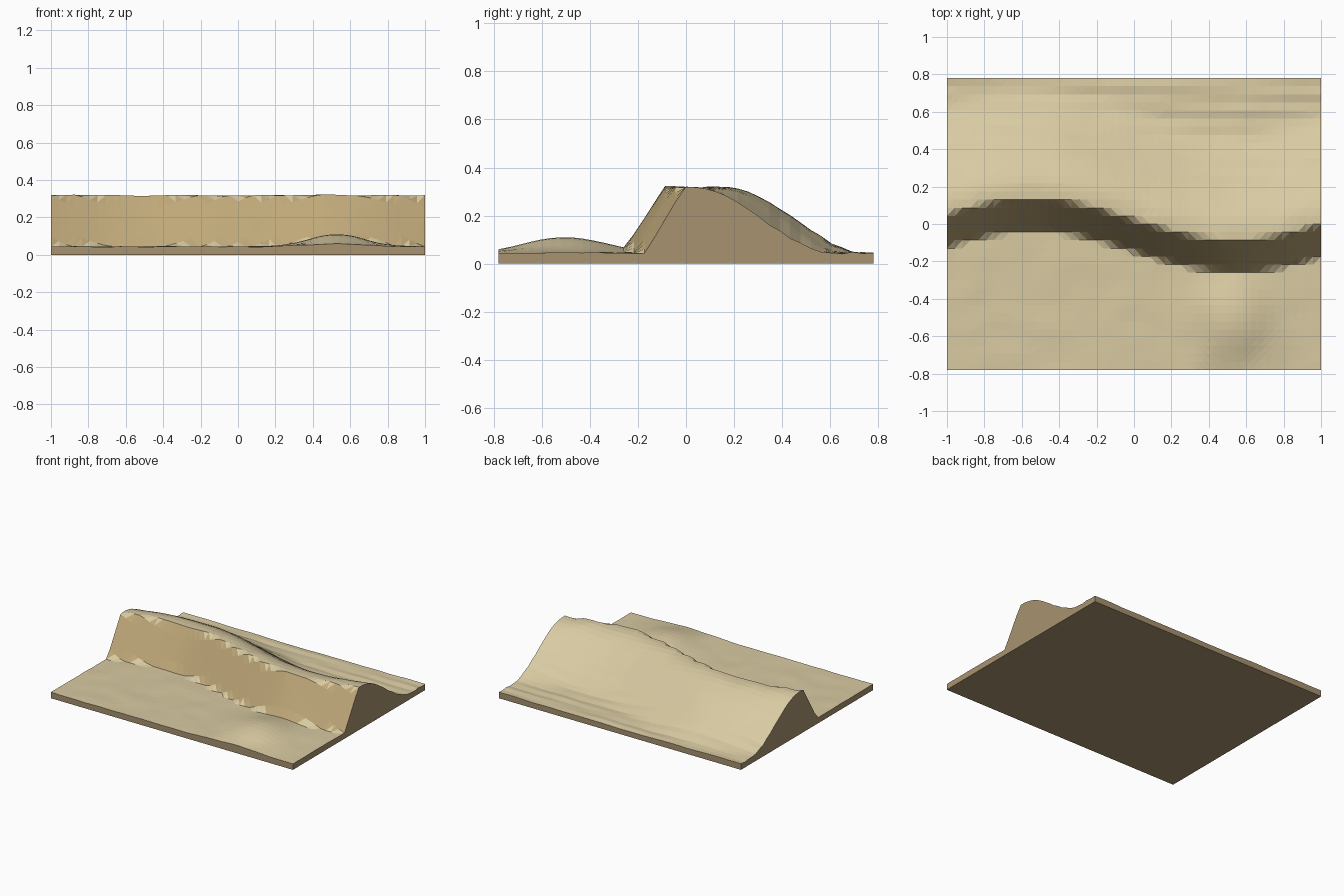
import bpy, bmesh, math
from mathutils import Vector, noise

if "Cube" in bpy.data.objects:
    bpy.data.objects.remove(bpy.data.objects["Cube"])

HALF_Y = 0.78


def smooth(t):
    t = max(0.0, min(1.0, t))
    return t * t * (3 - 2 * t)


def height(x, y):
    # distance behind the winding crest line
    mid = -0.06 - 0.11 * math.sin(2.9 * x)
    d = y - (mid + 0.08)
    if d < 0:
        dune = max(0.0, 1 + d / 0.165)                     # steep slip face
    else:
        dune = 1 - smooth(max(0.0, d - 0.04) / 0.58)       # gentle windward slope
    crest = 0.274 + 0.006 * noise.noise(Vector((x * 4, 2.3, 0)))
    z = 0.044 + crest * dune
    # small mound in the front hollow
    z += 0.068 * math.exp(-((x - 0.53) / 0.21) ** 2 - ((y + 0.5) / 0.23) ** 2)
    # wind ripples on the back, soft unevenness everywhere
    z += 0.003 * smooth((d - 0.1) / 0.3) * math.sin(62 * y + 2.5 * x)
    z += 0.004 * noise.noise(Vector((x * 7, y * 7, 1.7)))
    return z


def material(name, color):
    m = bpy.data.materials.new(name)
    m.diffuse_color = (*color, 1)
    m.use_nodes = True
    m.node_tree.nodes["Principled BSDF"].inputs["Base Color"].default_value = m.diffuse_color
    return m


# sand surface grid
bm = bmesh.new()
bmesh.ops.create_grid(bm, x_segments=48, y_segments=36, size=1)
for v in bm.verts:
    v.co.y *= HALF_Y
    v.co.z = height(v.co.x, v.co.y)
bmesh.ops.triangulate(bm, faces=bm.faces[:])
bm.normal_update()
for f in bm.faces:
    if f.normal.z < 0.72 and f.normal.y < 0:
        f.material_index = 1

# side walls and flat underside
border = [e for e in bm.edges if e.is_boundary]
ext = bmesh.ops.extrude_edge_only(bm, edges=border)["geom"]
for g in ext:
    if isinstance(g, bmesh.types.BMVert):
        g.co.z = 0
    elif isinstance(g, bmesh.types.BMFace):
        g.material_index = 2
rim = [e for e in bm.edges if e.is_boundary]
for f in bmesh.ops.contextual_create(bm, geom=rim)["faces"]:
    f.material_index = 2
bmesh.ops.recalc_face_normals(bm, faces=bm.faces[:])

mesh = bpy.data.meshes.new("sand_dune")
bm.to_mesh(mesh)
bm.free()
mesh.materials.append(material("sand", (0.69, 0.59, 0.36)))
mesh.materials.append(material("slip_face", (0.52, 0.39, 0.19)))
mesh.materials.append(material("base", (0.39, 0.29, 0.16)))
dune = bpy.data.objects.new("sand_dune", mesh)
bpy.context.collection.objects.link(dune)
